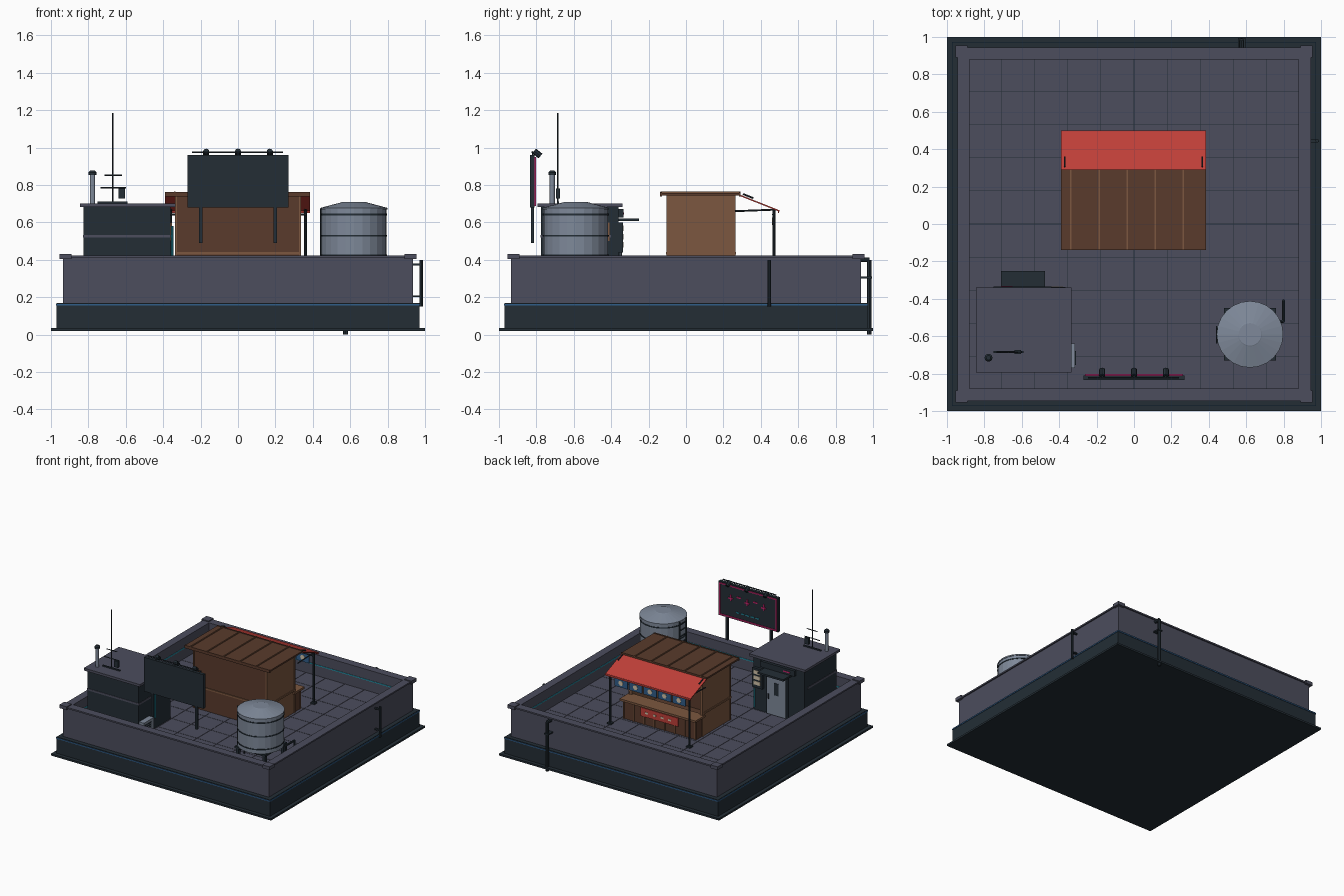
import bpy, bmesh, math
from mathutils import Vector

if "Cube" in bpy.data.objects:
    bpy.data.objects.remove(bpy.data.objects["Cube"], do_unlink=True)


def material(name, r, g, b):
    m = bpy.data.materials.new(name)
    m.use_nodes = True
    m.diffuse_color = (r, g, b, 1)
    m.node_tree.nodes["Principled BSDF"].inputs["Base Color"].default_value = (r, g, b, 1)
    return m


CONCRETE = material("concrete", .072, .075, .11)
DARK = material("dark steel", .017, .027, .036)
BROWN = material("dark wood", .1, .043, .025)
TAN = material("light wood", .2, .095, .05)
GREY = material("painted grey", .21, .25, .32)
RED = material("red", .52, .05, .04)
PINK = material("neon pink", .6, .02, .16)
CYAN = material("neon cyan", .02, .33, .45)
BLUE = material("blue", .03, .11, .25)
CREAM = material("cream", .65, .55, .4)


def finish(name, bm, mat):
    me = bpy.data.meshes.new(name)
    bmesh.ops.recalc_face_normals(bm, faces=bm.faces)
    bm.to_mesh(me)
    bm.free()
    me.materials.append(mat)
    ob = bpy.data.objects.new(name, me)
    bpy.context.collection.objects.link(ob)
    return ob


def boxes(name, mat, *spans):
    """One object from boxes given as (x range, y range, z range)."""
    bm = bmesh.new()
    for span in spans:
        vs = bmesh.ops.create_cube(bm, size=1)["verts"]
        for v in vs:
            v.co = [(a + b) / 2 + c * (b - a) for (a, b), c in zip(span, v.co)]
    return finish(name, bm, mat)


def rods(name, mat, radius, *paths, sides=8):
    """Straight tubes along each polyline."""
    bm = bmesh.new()
    for path in paths:
        for a, b in zip(path, path[1:]):
            a, b = Vector(a), Vector(b)
            vs = bmesh.ops.create_cone(bm, cap_ends=True, segments=sides, radius1=radius,
                                       radius2=radius, depth=(b - a).length)["verts"]
            turn = (b - a).to_track_quat("Z", "Y")
            for v in vs:
                v.co = turn @ v.co + (a + b) / 2
    return finish(name, bm, mat)


def lathe(name, mat, x, y, profile, sides=24):
    bm = bmesh.new()
    rings = [[bm.verts.new((x + r * math.cos(t * math.tau / sides),
                            y + r * math.sin(t * math.tau / sides), z)) for t in range(sides)]
             for r, z in profile]
    for lo, hi in zip(rings, rings[1:]):
        for i in range(sides):
            j = (i + 1) % sides
            bm.faces.new((lo[i], lo[j], hi[j], hi[i]))
    bm.faces.new(rings[0])
    bm.faces.new(rings[-1])
    return finish(name, bm, mat)


def ring(name, mat, outer, inner, z):
    """Square frame around the roof."""
    sides = []
    for s in (-1, 1):
        edge = tuple(sorted((s * outer, s * inner)))
        sides += [((-outer, outer), edge, z), (edge, (-inner, inner), z)]
    return boxes(name, mat, *sides)


# Building base, parapet and tiled roof
boxes("bottom_slab", DARK, ((-1, 1), (-1, 1), (.02, .035)))
boxes("base_block", DARK, ((-.97, .97), (-.97, .97), (.035, .17)))
ring("base_stripe", BLUE, .974, .966, (.156, .165))
ring("parapet", CONCRETE, .935, .885, (.17, .415))
ring("parapet_cap", CONCRETE, .945, .88, (.412, .424))
boxes("corner_caps", CONCRETE, *[(tuple(sorted((sx * .89, sx * .955))), tuple(sorted((sy * .89, sy * .955))),
                                 (.405, .432)) for sx in (-1, 1) for sy in (-1, 1)])
boxes("roof_bed", DARK, ((-.885, .885), (-.885, .885), (.17, .244)))
N, STEP = 10, .177
tile = [(-.885 + i * STEP + .0015, -.885 + (i + 1) * STEP - .0015) for i in range(N)]
boxes("roof_tiles", CONCRETE, *[(tx, ty, (.242, .25)) for tx in tile for ty in tile])
ring("parapet_neon", CYAN, .886, .881, (.333, .341))

# Drain pipes
rods("back_drain", DARK, .013, [(.575, .92, .4), (.575, .98, .4), (.575, .98, 0)])
rods("side_drain", DARK, .01, [(.98, .445, .15), (.98, .445, .4)])
boxes("drain_brackets", DARK, ((.93, .985), (.437, .453), (.37, .38)), ((.93, .985), (.437, .453), (.2, .21)),
      ((.555, .595), (.93, .995), (.3, .31)))

# Stair house
boxes("stair_house", DARK, ((-.825, -.36), (-.775, -.36), (.25, .682)))
boxes("stair_house_slab", CONCRETE, ((-.845, -.335), (-.795, -.34), (.682, .702)))
boxes("stair_house_band", CONCRETE, ((-.828, -.357), (-.778, -.4), (.518, .534)))
boxes("door_frame", DARK, ((-.68, -.48), (-.36, -.35), (.25, .58)))
boxes("stair_door", GREY, ((-.665, -.495), (-.352, -.345), (.255, .565)))
boxes("door_trim", DARK, ((-.6, -.56), (-.346, -.342), (.42, .52)), ((-.515, -.505), (-.346, -.335), (.38, .42)))
boxes("door_canopy", DARK, ((-.71, -.475), (-.36, -.25), (.607, .622)))
boxes("canopy_sign", DARK, ((-.75, -.44), (-.36, -.335), (.625, .672)))
boxes("canopy_sign_glow", PINK, ((-.71, -.65), (-.335, -.332), (.642, .652)))
boxes("meter_box", DARK, ((-.455, -.365), (-.36, -.338), (.44, .6)))
boxes("notices", CREAM, *[((-.44, -.38), (-.34, -.334), (.465 + .044 * i, .495 + .044 * i)) for i in range(3)])
boxes("wall_notice", TAN, ((-.362, -.354), (-.43, -.41), (.5, .6)))
rods("house_neon", CYAN, .006, [(-.352, -.57, .34), (-.352, -.57, .58)], [(-.375, -.352, .27), (-.375, -.352, .42)])
boxes("cooling_unit", GREY, ((-.36, -.315), (-.77, -.64), (.29, .38)))
boxes("cooling_grille", DARK, *[((-.315, -.311), (-.755, -.68), (.305 + .016 * i, .312 + .016 * i)) for i in range(4)])
lathe("vent_pipe", GREY, -.778, -.715, [(.014, .7), (.014, .86)], 12)
lathe("vent_cap", DARK, -.778, -.715, [(.021, .853), (.021, .868), (.012, .877)], 12)

# Antenna on the stair house
rods("antenna", DARK, .004, [(-.67, -.685, .7), (-.67, -.685, 1.185)],
     [(-.715, -.685, .853), (-.62, -.685, .853)], [(-.735, -.685, .785), (-.6, -.685, .785)], sides=6)
boxes("antenna_base", DARK, ((-.75, -.59), (-.69, -.68), (.702, .712)), ((-.64, -.605), (-.695, -.675), (.728, .78)))

# Billboard, lit on its inner face
boxes("billboard", DARK, ((-.27, .27), (-.835, -.81), (.68, .96)))
boxes("billboard_legs", DARK, *[((x - .009, x + .009), (-.83, -.812), (.49, .68)) for x in (-.2, .2)])
boxes("billboard_neon_frame", PINK, *[((-.262, .262), (-.811, -.802), (z, z + .008)) for z in (.689, .943)],
      *[((x, x + .008), (-.811, -.802), (.689, .951)) for x in (-.262, .254)])
boxes("billboard_dashes", PINK, *[((-.16 + .075 * i, -.12 + .075 * i), (-.811, -.804),
                                  (.84 + .025 * (i % 2), .85 + .025 * (i % 2))) for i in range(5)],
      *[((-.145 + .075 * i, -.135 + .075 * i), (-.811, -.804), (.825, .875)) for i in range(0, 5, 2)])
boxes("billboard_underline", CYAN, *[((-.1 + .045 * i, -.07 + .045 * i), (-.811, -.804), (.74, .748)) for i in range(5)])
rods("lamp_rail", DARK, .005, [(-.245, -.822, .975), (.24, -.822, .975)])
for x in (-.17, 0, .17):
    rods("billboard_lamp", DARK, .016, [(x, -.812, .982), (x, -.778, .955)])
    rods("lamp_arm", DARK, .005, [(x, -.822, .95), (x, -.815, .98)])

# Water tank
TX, TY, TR = .62, -.59, .174
lathe("tank", GREY, TX, TY, [(TR, .39), (TR, .672)])
lathe("tank_lid", GREY, TX, TY, [(TR + .004, .668), (TR + .004, .678), (.065, .708), (.06, .71)])
for z in (.42, .525, .638):
    lathe("tank_band", DARK, TX, TY, [(TR + .003, z), (TR + .003, z + .009)])
boxes("tank_stand", DARK, ((TX - .14, TX + .14), (TY - .14, TY + .14), (.375, .39)),
      *[((TX + sx * .12 - .012, TX + sx * .12 + .012), (TY + sy * .12 - .012, TY + sy * .12 + .012), (.25, .376))
        for sx in (-1, 1) for sy in (-1, 1)])
rods("tank_ladder", DARK, .005, *[[(.442, y, .25), (.442, y, .675)] for y in (-.635, -.55)],
     *[[(.442, -.635, .3 + .05 * i), (.442, -.55, .3 + .05 * i)] for i in range(8)], sides=6)
rods("tank_pipe", DARK, .008, [(.72, -.52, .4), (.8, -.52, .4), (.8, -.41, .4), (.8, -.41, .25)],
     [(.8, -.52, .4), (.8, -.52, .25)])

# Food stall shell
boxes("stall_back", BROWN, ((-.33, .33), (-.1, -.08), (.25, .745)))
boxes("stall_sides", TAN, *[(x, (-.098, .26), (.25, .748)) for x in ((-.332, -.31), (.31, .332))])
boxes("stall_floor", BROWN, ((-.31, .31), (-.08, .26), (.25, .27)))
boxes("stall_trim", TAN, ((-.338, .338), (-.106, -.098), (.428, .442)),
      *[(x, (-.106, .266), (.428, .442)) for x in ((-.338, -.331), (.331, .338))],
      *[(x, y, (.25, .745)) for x in ((-.337, -.325), (.325, .337)) for y in ((-.104, -.09), (.25, .264))])
boxes("stall_lintel", BROWN, ((-.33, .33), (.24, .262), (.68, .748)))
boxes("stall_shelf", TAN, ((-.31, .31), (-.08, .02), (.53, .545)))
boxes("shelf_goods", CREAM, *[((x, x + .04), (-.05, -.01), (.545, .6)) for x in (-.25, -.12, .02, .18)])

# Stall counter
boxes("counter_front", BROWN, ((-.33, .33), (.25, .335), (.25, .405)))
boxes("counter_slats", TAN, *[((-.325 + .093 * i, -.317 + .093 * i), (.335, .342), (.25, .405)) for i in range(8)])
boxes("counter_top", TAN, ((-.345, .345), (.24, .37), (.405, .422)))
boxes("counter_banner", RED, ((-.17, .17), (.342, .349), (.32, .39)))
boxes("counter_banner_marks", CREAM, *[((x, x + .025), (.349, .352), (.348, .362)) for x in (-.11, -.04, .03, .1)])

# Stall roof and awning
boxes("stall_roof", BROWN, ((-.39, .385), (-.135, .29), (.745, .758)))
boxes("roof_battens", TAN, *[((x - .004, x + .004), (-.137, .292), (.756, .766)) for x in (-.337, -.187, -.037, .113, .263)])
boxes("roof_edges", BROWN, *[((-.39, .385), y, (.738, .762)) for y in ((-.139, -.129), (.284, .292))])
awning = boxes("awning", RED, ((-.39, .385), (.285, .5), (.742, .75)))
for v in awning.data.vertices:
    if v.co.y > .4:
        v.co.z -= .085
boxes("awning_valance", RED, ((-.39, .385), (.492, .498), (.65, .667)))
rods("awning_braces", DARK, .005, *[[(x, .305, .752), (x, .36, .73)] for x in (-.37, .365)],
     *[[(x, .262, .66), (x, .47, .668)] for x in (-.36, .36)])
rods("awning_posts", DARK, .008, *[[(x, .47, .25), (x, .47, .67)] for x in (-.36, .36)])
boxes("post_feet", DARK, *[((x - .018, x + .018), (.452, .488), (.25, .262)) for x in (-.36, .36)])
rods("curtain_rail", DARK, .005, [(-.36, .465, .642), (.36, .465, .642)])
for i in range(5):
    c = -.264 + .132 * i
    boxes("curtain", BLUE, ((c - .06, c + .06), (.462, .468), (.572, .642)))
    rods("curtain_dot", CREAM, .02, [(c, .459, .607), (c, .471, .607)], sides=12)
